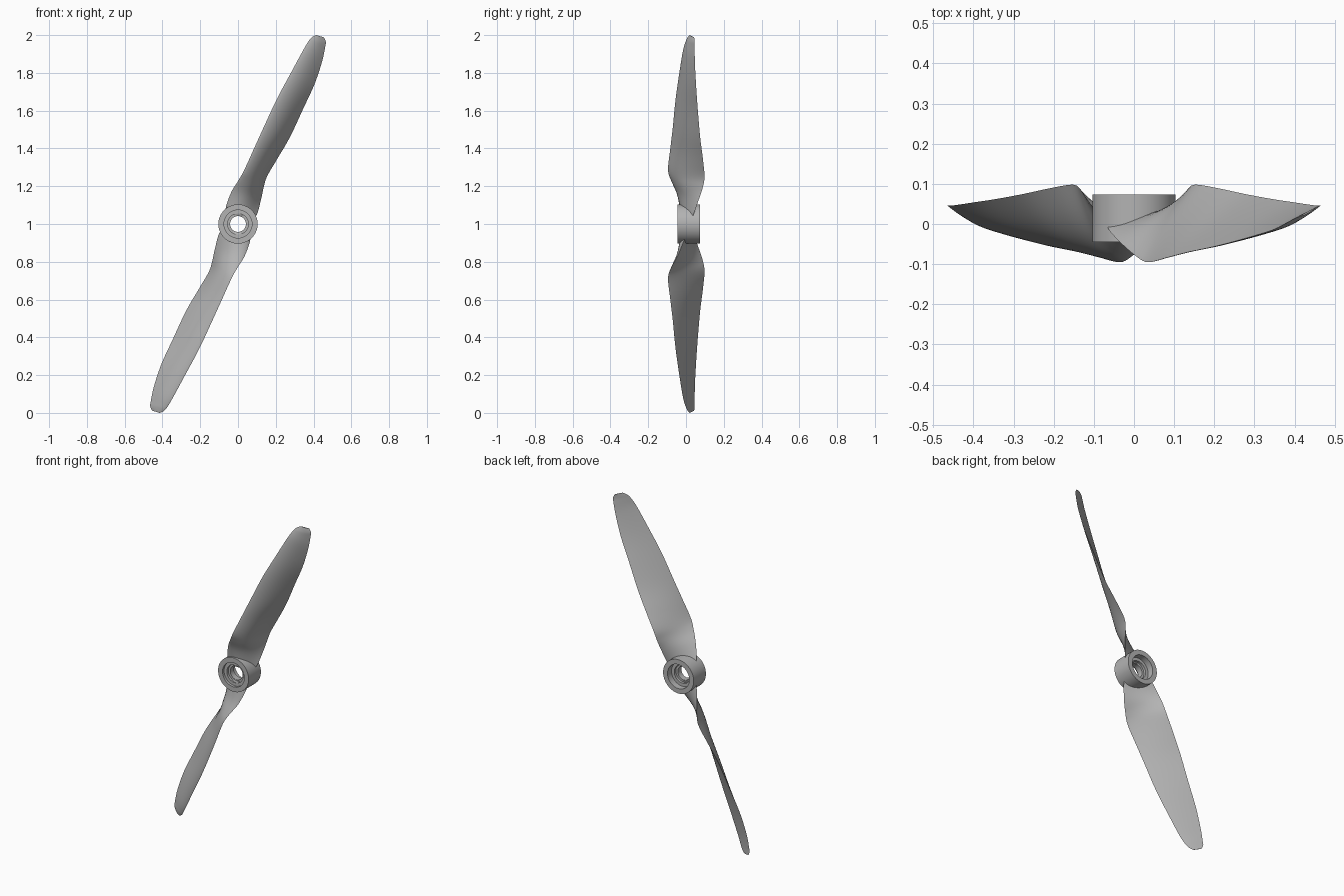
import bpy, bmesh, math
from mathutils import Vector, Matrix

old = bpy.data.objects.get("Cube")
if old:
    bpy.data.objects.remove(old, do_unlink=True)

grey = bpy.data.materials.new("plain grey")
grey.use_nodes = True
colour = (0.45, 0.45, 0.45, 1)
grey.diffuse_color = colour
grey.node_tree.nodes["Principled BSDF"].inputs["Base Color"].default_value = colour


def finish(bm, name, angle):
    """Turn a bmesh into a smooth shaded grey object."""
    bmesh.ops.recalc_face_normals(bm, faces=bm.faces)
    mesh = bpy.data.meshes.new(name)
    bm.to_mesh(mesh)
    bm.free()
    mesh.materials.append(grey)
    obj = bpy.data.objects.new(name, mesh)
    bpy.context.collection.objects.link(obj)
    bpy.ops.object.select_all(action='DESELECT')
    obj.select_set(True)
    bpy.context.view_layer.objects.active = obj
    bpy.ops.object.shade_smooth_by_angle(angle=math.radians(angle))
    return obj


def bridge(bm, a, b):
    for i in range(len(a)):
        j = (i + 1) % len(a)
        bm.faces.new((a[i], a[j], b[j], b[i]))


# Hub: a stepped sleeve turned around the y axis, as (radius, y)
profile = [(.104, -.045), (.104, .074), (.074, .074), (.074, .035), (.055, .035), (.055, .02),
           (.042, .02), (.042, -.015), (.055, -.015), (.055, -.03), (.074, -.03), (.074, -.045)]
SIDES = 64
bm = bmesh.new()
rings = []
for r, y in profile:
    turn = [2 * math.pi * k / SIDES for k in range(SIDES)]
    rings.append([bm.verts.new((r * math.cos(a), y, 1 + r * math.sin(a))) for a in turn])
for k in range(len(rings)):
    bridge(bm, rings[k - 1], rings[k])
finish(bm, "hub", 35)

# Blade stations: leading edge, trailing edge, thickness
stations = [
    ((-.065, -.01, 1.085), (.100, .040, 1.05), .045),
    ((-.035, -.045, 1.17), (.122, .068, 1.13), .042),
    ((.005, -.08, 1.235), (.135, .088, 1.19), .038),
    ((.035, -.095, 1.29), (.153, .098, 1.25), .034),
    ((.085, -.083, 1.40), (.205, .090, 1.34), .030),
    ((.135, -.070, 1.51), (.275, .075, 1.46), .027),
    ((.205, -.055, 1.66), (.345, .062, 1.61), .023),
    ((.280, -.035, 1.80), (.405, .053, 1.74), .019),
    ((.345, -.015, 1.92), (.445, .047, 1.86), .015),
    ((.375, .000, 1.97), (.462, .046, 1.94), .011),
    ((.393, .010, 1.99), (.465, .046, 1.965), .008),
    ((.415, .020, 2.0), (.455, .043, 1.988), .004),
]
rows = [(Vector(l), Vector(r), t) for l, r, t in stations]
# The root runs on inside the hub wall
rows.insert(0, (Vector((-.055, .005, 1.055)), Vector((.075, .03, 1.03)), .045))


def spline(p0, p1, p2, p3, t):
    return (p1 * 2 + (p2 - p0) * t + (p0 * 2 - p1 * 5 + p2 * 4 - p3) * t ** 2
            + (p1 * 3 - p0 - p2 * 3 + p3) * t ** 3) * .5


STEPS, CHORD = 5, 14
dense = []
for i in range(len(rows) - 1):
    ctrl = [rows[min(max(i + k, 0), len(rows) - 1)] for k in (-1, 0, 1, 2)]
    for s in range(STEPS):
        dense.append([spline(*(c[n] for c in ctrl), s / STEPS) for n in range(3)])
dense.append(rows[-1])


def section(lead, trail, thick, along):
    """Aerofoil outline with a domed front and a nearly flat back."""
    normal = (trail - lead).cross(along).normalized()
    if normal.y > 0:
        normal.negate()
    pts = []
    for k in range(2 * CHORD):
        u = (1 - math.cos(math.pi * k / CHORD)) / 2
        dome = math.sin(math.pi * u ** .75)
        side = 0.85 if k < CHORD else -0.15
        pts.append(lead.lerp(trail, u) + normal * thick * dome * side)
    return pts


def blade(name, matrix):
    bm = bmesh.new()
    along = Vector((.4, 0, .92))
    loops = [[bm.verts.new(matrix @ p) for p in section(*row, along)] for row in dense]
    for a, b in zip(loops, loops[1:]):
        bridge(bm, a, b)
    bm.faces.new(loops[0])
    bm.faces.new(loops[-1])
    finish(bm, name, 50)


# Two blades, half a turn apart around the hub axis
centre = Matrix.Translation((0, 0, 1))
for name, angle in (("upper_blade", 0), ("lower_blade", math.pi)):
    blade(name, centre @ Matrix.Rotation(angle, 4, 'Y') @ centre.inverted())
